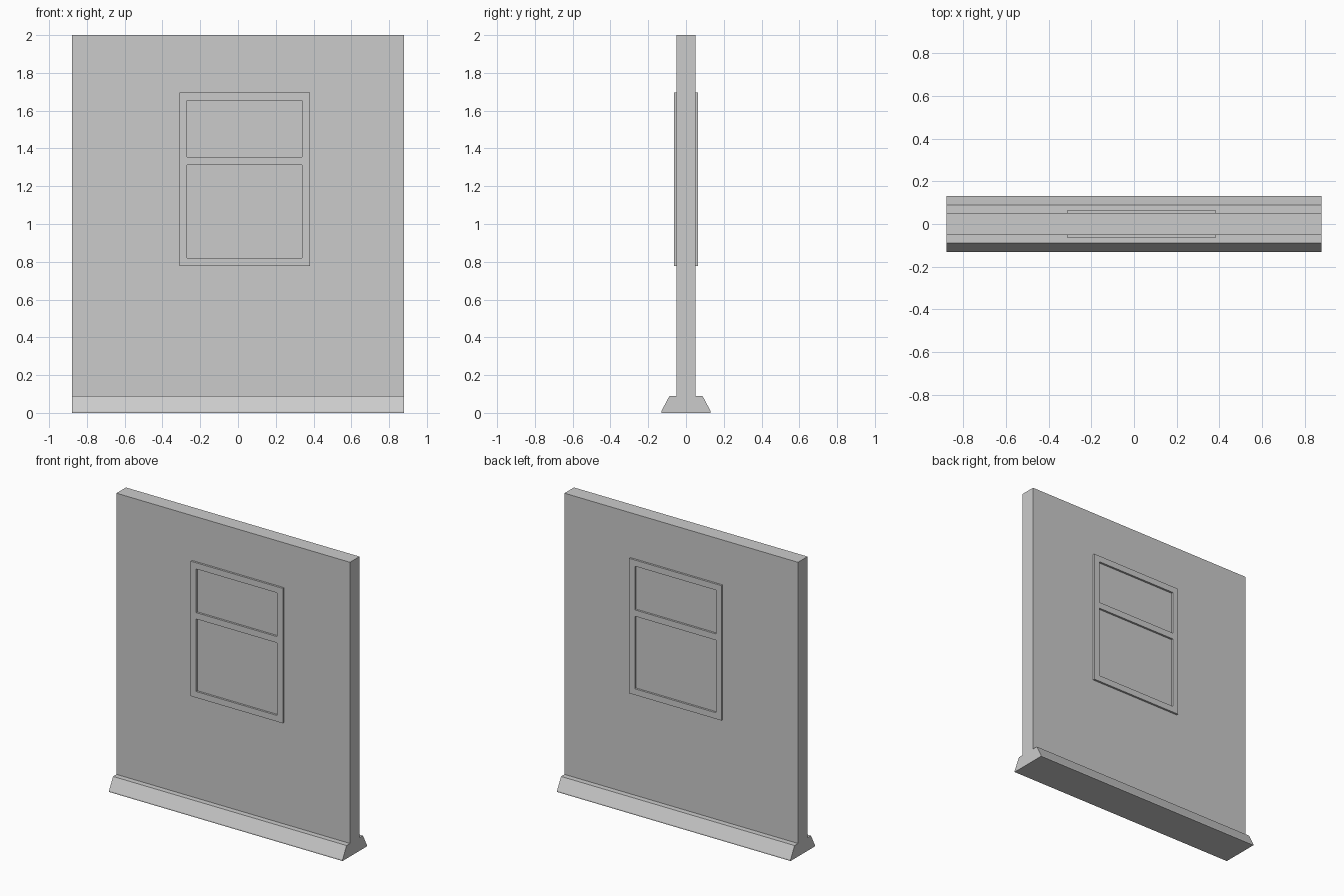
import bpy, bmesh
from mathutils import Vector

if "Cube" in bpy.data.objects:
    bpy.data.objects.remove(bpy.data.objects["Cube"])

HALF_W = 0.878


def extruded(name, faces, offset):
    """Extrude a flat set of polygons along an offset into one solid object."""
    bm = bmesh.new()
    for pts in faces:
        bm.faces.new([bm.verts.new(p) for p in pts])
    bmesh.ops.remove_doubles(bm, verts=bm.verts[:], dist=1e-5)
    geom = bmesh.ops.extrude_face_region(bm, geom=bm.faces[:], use_keep_orig=True)["geom"]
    moved = [g for g in geom if isinstance(g, bmesh.types.BMVert)]
    bmesh.ops.translate(bm, verts=moved, vec=Vector(offset))
    bmesh.ops.recalc_face_normals(bm, faces=bm.faces[:])
    mesh = bpy.data.meshes.new(name)
    bm.to_mesh(mesh)
    bm.free()
    obj = bpy.data.objects.new(name, mesh)
    bpy.context.collection.objects.link(obj)
    return obj


# Wall panel with flared foot: half profile mirrored, extruded along x
half = [(0.131, 0), (0.131, 0.008), (0.088, 0.089), (0.051, 0.089), (0.051, 2.0)]
profile = half + [(-y, z) for y, z in reversed(half)]
extruded("wall_panel", [[(-HALF_W, y, z) for y, z in profile]], (2 * HALF_W, 0, 0))

# Window frame with two panes, raised on both faces of the wall
xs = [-0.311, -0.269, 0.340, 0.382]
zs = [0.778, 0.820, 1.313, 1.356, 1.653, 1.695]
panes = {(1, 1), (1, 3)}
for side, name in ((-1, "front_window_frame"), (1, "back_window_frame")):
    y = side * 0.050
    cells = [[(xs[i], y, zs[k]), (xs[i + 1], y, zs[k]),
              (xs[i + 1], y, zs[k + 1]), (xs[i], y, zs[k + 1])]
             for i in range(3) for k in range(5) if (i, k) not in panes]
    extruded(name, cells, (0, side * 0.0145, 0))
